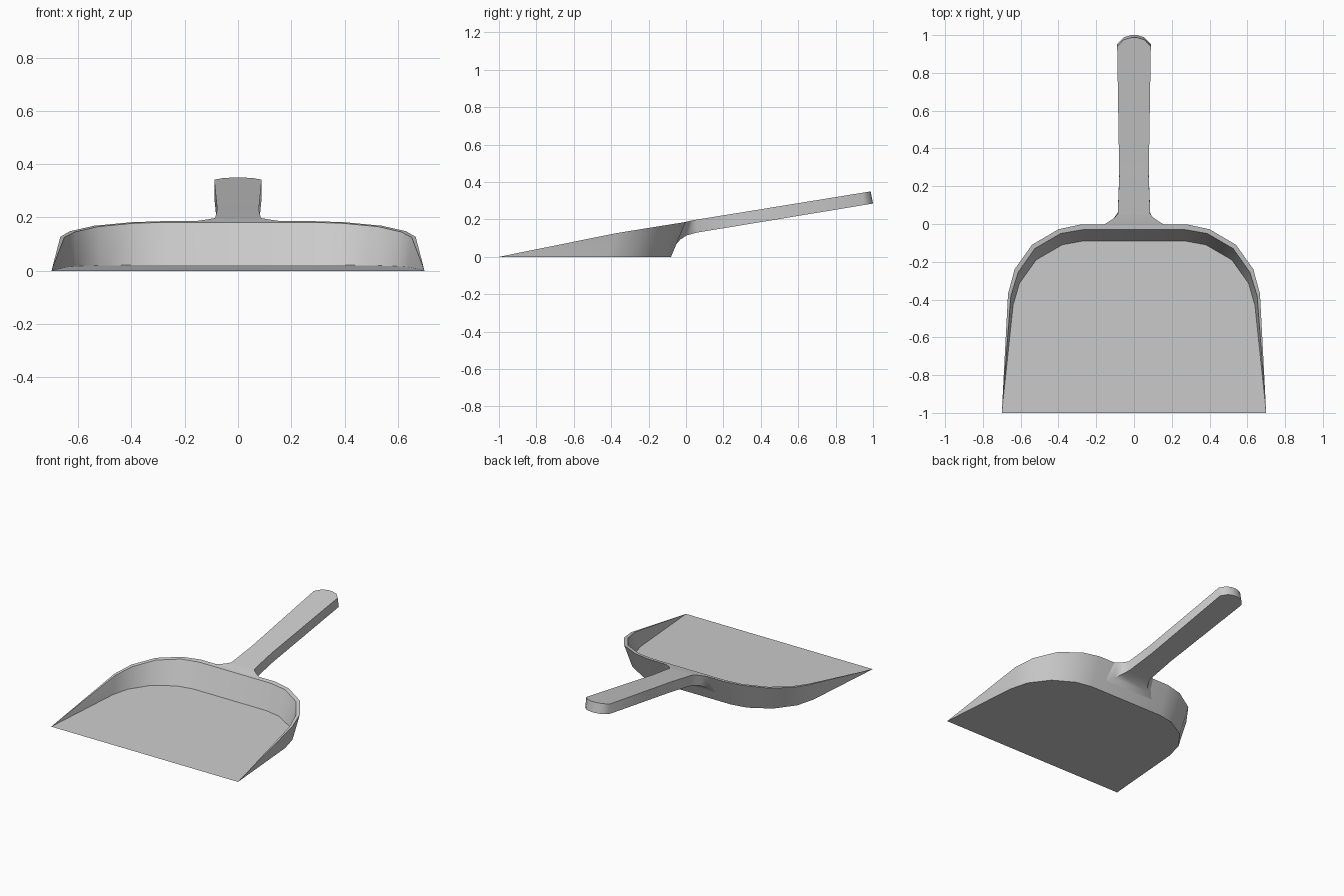
import bpy
import bmesh

cube = bpy.data.objects.get("Cube")
if cube:
    bpy.data.objects.remove(cube)

# Single grey plastic
grey = bpy.data.materials.new("grey plastic")
grey.use_nodes = True
colour = (0.6, 0.6, 0.6, 1)
grey.diffuse_color = colour
grey.node_tree.nodes["Principled BSDF"].inputs["Base Color"].default_value = colour


def finish(name, bm):
    bmesh.ops.recalc_face_normals(bm, faces=bm.faces)
    mesh = bpy.data.meshes.new(name)
    bm.to_mesh(mesh)
    bm.free()
    mesh.materials.append(grey)
    obj = bpy.data.objects.new(name, mesh)
    bpy.context.collection.objects.link(obj)
    bpy.ops.object.select_all(action="DESELECT")
    obj.select_set(True)
    bpy.context.view_layer.objects.active = obj
    bpy.ops.object.shade_smooth_by_angle(angle=0.8)
    return obj


def rim_height(y):
    if y < -0.37:
        return 0.127 * (y + 1) / 0.63
    return 0.127 + 0.058 * (y + 0.37) / 0.36


def floor_height(y):
    return 0.022 * (y + 1) / 0.91


# Half outlines of the pan, from the side round to the back
rim_outer = [(0.667, -0.37), (0.632, -0.24), (0.54, -0.11), (0.40, -0.028), (0.28, -0.002)]
rim_inner = [(0.652, -0.38), (0.613, -0.255), (0.525, -0.13), (0.388, -0.05), (0.27, -0.03)]
floor_edge = [(0.640, -0.43), (0.607, -0.315), (0.518, -0.19), (0.38, -0.11), (0.27, -0.09)]
base_edge = [(0.655, -0.43), (0.622, -0.305), (0.528, -0.18), (0.39, -0.1), (0.28, -0.08)]

# Pan: base, outer wall, rim, inner wall and floor meeting at the front corners
bm = bmesh.new()
left = bm.verts.new((0.7, -1, 0))
right = bm.verts.new((-0.7, -1, 0))


def loop(half, height):
    points = half + [(-x, y) for x, y in reversed(half)]
    return [left] + [bm.verts.new((x, y, height(y))) for x, y in points] + [right]


loops = [
    loop(base_edge, lambda y: 0),
    loop(rim_outer, rim_height),
    loop(rim_inner, rim_height),
    loop(floor_edge, floor_height),
]
for a, b in zip(loops, loops[1:]):
    for i in range(len(a) - 1):
        corners = dict.fromkeys((a[i], a[i + 1], b[i + 1], b[i]))
        bm.faces.new(list(corners))
bm.faces.new(loops[0])
bm.faces.new(loops[-1])
finish("pan", bm)

# Handle: cross-sections of half width, top (y, z) and underside (y, z)
sections = [
    (0.20, -0.025, 0.181, -0.058, 0.06),
    (0.14, 0.008, 0.189, -0.03, 0.093),
    (0.107, 0.03, 0.194, 0.005, 0.115),
    (0.086, 0.052, 0.198, 0.06, 0.13),
    (0.078, 0.25, 0.23, 0.262, 0.163),
    (0.089, 0.94, 0.342, 0.952, 0.277),
    (0.055, 0.975, 0.348, 0.988, 0.283),
    (0.015, 0.987, 0.35, 1.0, 0.285),
]
bm = bmesh.new()
rings = []
for w, top_y, top_z, low_y, low_z in sections:
    ring = [(w, top_y, top_z), (-w, top_y, top_z), (-w, low_y, low_z), (w, low_y, low_z)]
    rings.append([bm.verts.new(p) for p in ring])
for a, b in zip(rings, rings[1:]):
    for i in range(4):
        j = (i + 1) % 4
        bm.faces.new((a[i], a[j], b[j], b[i]))
bm.faces.new(rings[0])
bm.faces.new(rings[-1])
finish("handle", bm)
